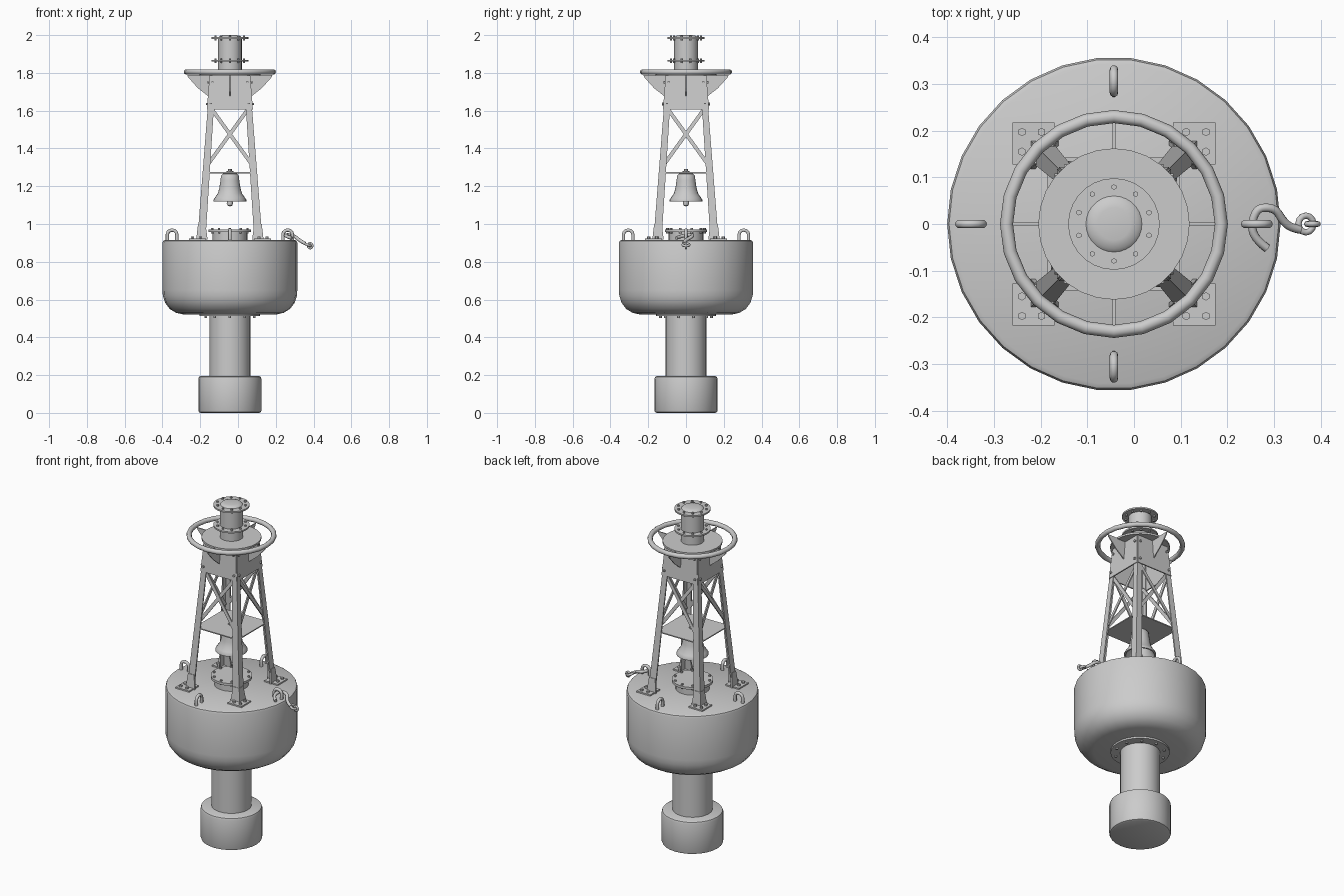
import bpy, bmesh
from math import sin, cos, pi, radians
from mathutils import Matrix, Vector

if "Cube" in bpy.data.objects:
    bpy.data.objects.remove(bpy.data.objects["Cube"])

CX = -0.043  # buoy axis; the hook on the right offsets it from the origin


def finish(name, bm, smooth=True):
    bmesh.ops.recalc_face_normals(bm, faces=bm.faces)
    me = bpy.data.meshes.new(name)
    bm.to_mesh(me)
    bm.free()
    ob = bpy.data.objects.new(name, me)
    bpy.context.collection.objects.link(ob)
    ob.location.x = CX
    if smooth:
        bpy.ops.object.select_all(action='DESELECT')
        ob.select_set(True)
        bpy.context.view_layer.objects.active = ob
        bpy.ops.object.shade_smooth_by_angle(angle=radians(35))
    return ob


def lathe(name, profile, segs=28):
    """Revolve (radius, z) points round the axis; radius 0 closes an end."""
    bm = bmesh.new()
    vs = [bm.verts.new((r, 0, z)) for r, z in profile]
    es = [bm.edges.new(p) for p in zip(vs, vs[1:])]
    bmesh.ops.spin(bm, geom=vs + es, cent=(0, 0, 0), axis=(0, 0, 1),
                   angle=2 * pi, steps=segs, use_duplicate=False)
    bmesh.ops.remove_doubles(bm, verts=bm.verts, dist=1e-5)
    return finish(name, bm)


def loft(bm, a, b):
    """Solid between two matching outlines."""
    va, vb = [bm.verts.new(p) for p in a], [bm.verts.new(p) for p in b]
    bm.faces.new(va)
    bm.faces.new(vb)
    n = len(a)
    for i in range(n):
        j = (i + 1) % n
        bm.faces.new((va[i], va[j], vb[j], vb[i]))


def bolts(name, spots, r=0.007, h=0.012, axis=(0, 0, 1)):
    bm = bmesh.new()
    rot = Vector((0, 0, 1)).rotation_difference(Vector(axis)).to_matrix().to_4x4()
    for p in spots:
        bmesh.ops.create_cone(bm, cap_ends=True, segments=6, radius1=r, radius2=r,
                              depth=h, matrix=Matrix.Translation(p) @ rot)
    finish(name, bm, False)


def circle_spots(n, r, z):
    return [(r * cos(pi / 2 + 2 * pi * i / n), r * sin(pi / 2 + 2 * pi * i / n), z) for i in range(n)]


def tube(name, pts, r, cyclic=False, spline='POLY', res=3):
    """Round bar along a path."""
    cu = bpy.data.curves.new(name, 'CURVE')
    cu.dimensions = '3D'
    cu.bevel_depth, cu.bevel_resolution, cu.use_fill_caps = r, res, True
    s = cu.splines.new(spline)
    s.points.add(len(pts) - 1)
    for p, q in zip(s.points, pts):
        p.co = (*q, 1)
    s.use_cyclic_u = cyclic
    if spline == 'NURBS':
        s.order_u, s.use_endpoint_u, s.resolution_u = 3, True, 4
    ob = bpy.data.objects.new(name, cu)
    bpy.context.collection.objects.link(ob)
    ob.location.x = CX
    return ob


# counterweight, tail tube and float
lathe("counterweight", [(0, 0), (.155, 0), (.164, .004), (.167, .012), (.167, .18),
                        (.163, .191), (.152, .196), (0, .196)])
lathe("tail_tube", [(0, .18), (.108, .18), (.108, .54), (0, .54)])
lathe("tail_flange", [(.1, .512), (.16, .512), (.16, .53), (.1, .53)])
bolts("tail_flange_bolts", circle_spots(10, .135, .509))
lathe("float_body", [(0, .522), (.25, .522), (.285, .53), (.318, .55), (.343, .583),
                     (.355, .62), (.357, .65), (.357, .9), (.353, .911), (.343, .916), (0, .916)], 30)

# deck hatch
lathe("hatch_neck", [(.092, .91), (.092, .97)])
lathe("hatch_cover", [(0, .958), (.112, .958), (.112, .972), (0, .972)])
bolts("hatch_bolts", circle_spots(10, .098, .965), .007, .03)

# lifting lugs in radial planes
for k, side in enumerate(("right", "back", "left", "front")):
    a = k * pi / 2
    path = [(.281, .905), (.281, .945)]
    path += [(.306 - .025 * cos(t * pi / 6), .945 + .023 * sin(t * pi / 6)) for t in range(1, 6)]
    path += [(.331, .945), (.331, .905)]
    tube("lifting_lug_" + side, [(r * cos(a), r * sin(a), z) for r, z in path], .009)


# tower: everything tapers along the same slope
def half(z):
    return .172 + (.105 - .172) * (z - .92) / (1.77 - .92)


def ell(z, w, t, grow, sx, sy):
    h = half(z) + grow
    return [(sx * x, sy * y, z) for x, y in
            ((h, h), (h - w, h), (h - w, h - t), (h - t, h - t), (h - t, h - w), (h, h - w))]


corners = [(sx, sy) for sx in (-1, 1) for sy in (-1, 1)]
legs, shoes, plates = bmesh.new(), bmesh.new(), bmesh.new()
for sx, sy in corners:
    loft(legs, ell(.92, .043, .008, 0, sx, sy), ell(1.78, .03, .008, 0, sx, sy))
    loft(shoes, ell(.918, .06, .01, .006, sx, sy), ell(1.0, .04, .01, .003, sx, sy))
    bmesh.ops.create_cube(plates, size=1, matrix=Matrix.Translation((sx * .172, sy * .172, .919))
                          @ Matrix.Diagonal((.09, .09, .01, 1)))
finish("tower_legs", legs, False)
finish("leg_shoes", shoes, False)
finish("foot_plates", plates, False)
bolts("foot_bolts", [(sx * x, sy * y, .927) for sx, sy in corners
                     for x, y in ((.155, .197), (.197, .197), (.197, .155))], .009, .014)

# top panels, cross braces and gussets, one set per tower side
panels, braces, gussets = bmesh.new(), bmesh.new(), bmesh.new()
for k in range(4):
    rot = Matrix.Rotation(k * pi / 2, 4, 'Z')

    def face_pts(pts, inset):
        return [rot @ Vector((x, -half(z) + inset, z)) for x, z in pts]

    outline = [(-half(1.605), 1.605), (half(1.605), 1.605), (half(1.785), 1.785), (-half(1.785), 1.785)]
    loft(panels, face_pts(outline, -.004), face_pts(outline, .003))
    for s, d in ((1, .009), (-1, .015)):
        bar = [(-.113 * s, 1.615), (-.089 * s, 1.615), (.132 * s, 1.31), (.108 * s, 1.31)]
        loft(braces, face_pts(bar, d - .004), face_pts(bar, d + .003))
    fin = [(.1, 1.79), (.225, 1.79), (.222, 1.778), (.17, 1.72), (.113, 1.675)]
    loft(gussets, [rot @ Vector((r, -.003, z)) for r, z in fin],
         [rot @ Vector((r, .003, z)) for r, z in fin])
    bolts(f"panel_bolts_{k}", [rot @ Vector((s * (half(z) - .015), -half(z) - .006, z))
                               for s in (-1, 1) for z in (1.635, 1.75)],
          .007, .012, rot @ Vector((0, -1, 0)))
finish("tower_top_panels", panels, False)
finish("cross_braces", braces, False)
finish("ring_gussets", gussets, False)

# bell shelf and bell
shelf = bmesh.new()
bmesh.ops.create_cube(shelf, size=1, matrix=Matrix.Translation((0, 0, 1.271))
                      @ Matrix.Diagonal((.284, .284, .006, 1)))
finish("bell_shelf", shelf, False)
lathe("bell", [(0, 1.268), (.038, 1.266), (.047, 1.255), (.05, 1.23), (.056, 1.19), (.064, 1.162),
               (.078, 1.142), (.087, 1.128), (.087, 1.12), (.078, 1.12), (.055, 1.16), (.042, 1.24), (0, 1.25)], 24)
lathe("bell_clapper", [(0, 1.25), (.006, 1.25), (.006, 1.128), (.014, 1.122), (.017, 1.11),
                       (.012, 1.097), (0, 1.093)], 12)
lathe("bell_nut", [(0, 1.27), (.018, 1.27), (.018, 1.28), (.01, 1.281), (.01, 1.29), (0, 1.29)], 8)

# top deck, guard ring and lantern
lathe("top_deck", [(0, 1.785), (.162, 1.785), (.162, 1.796), (0, 1.796)])
tube("guard_ring", [(.23 * cos(i * pi / 12), .23 * sin(i * pi / 12), 1.805) for i in range(24)], .014, True)
lathe("lantern_body", [(0, 1.79), (.063, 1.79), (.063, 1.985), (0, 1.985)], 24)
lathe("lantern_lower_flange", [(.06, 1.86), (.098, 1.86), (.098, 1.869), (.06, 1.869)])
lathe("lantern_cap", [(0, 1.98), (.098, 1.98), (.098, 1.989), (.06, 1.989), (.053, 1.996), (.035, 2.0), (0, 2.0)])
bolts("lantern_lower_bolts", circle_spots(10, .079, 1.865), .006, .024)
bolts("lantern_cap_bolts", circle_spots(10, .079, 1.985), .006, .026)

# hook hanging from the right lug, with its eye and end link
tube("hook", [(x - CX, y, z) for x, y, z in
              ((.285, -.052, .925), (.262, -.035, .932), (.25, -.005, .94), (.262, .032, .943),
               (.285, .036, .94), (.305, .03, .932), (.318, .008, .92), (.335, -.008, .908), (.355, -.012, .897))],
     .009, spline='NURBS')
tube("hook_eye", [(.368 - CX + .016 * cos(t * pi / 6), .018 * sin(t * pi / 6), .89 - .006 * cos(t * pi / 6))
                  for t in range(12)], .007, True)
tube("end_link", [(.382 - CX + .012 * cos(t * pi / 6), 0, .885 + .014 * sin(t * pi / 6))
                  for t in range(12)], .006, True)
